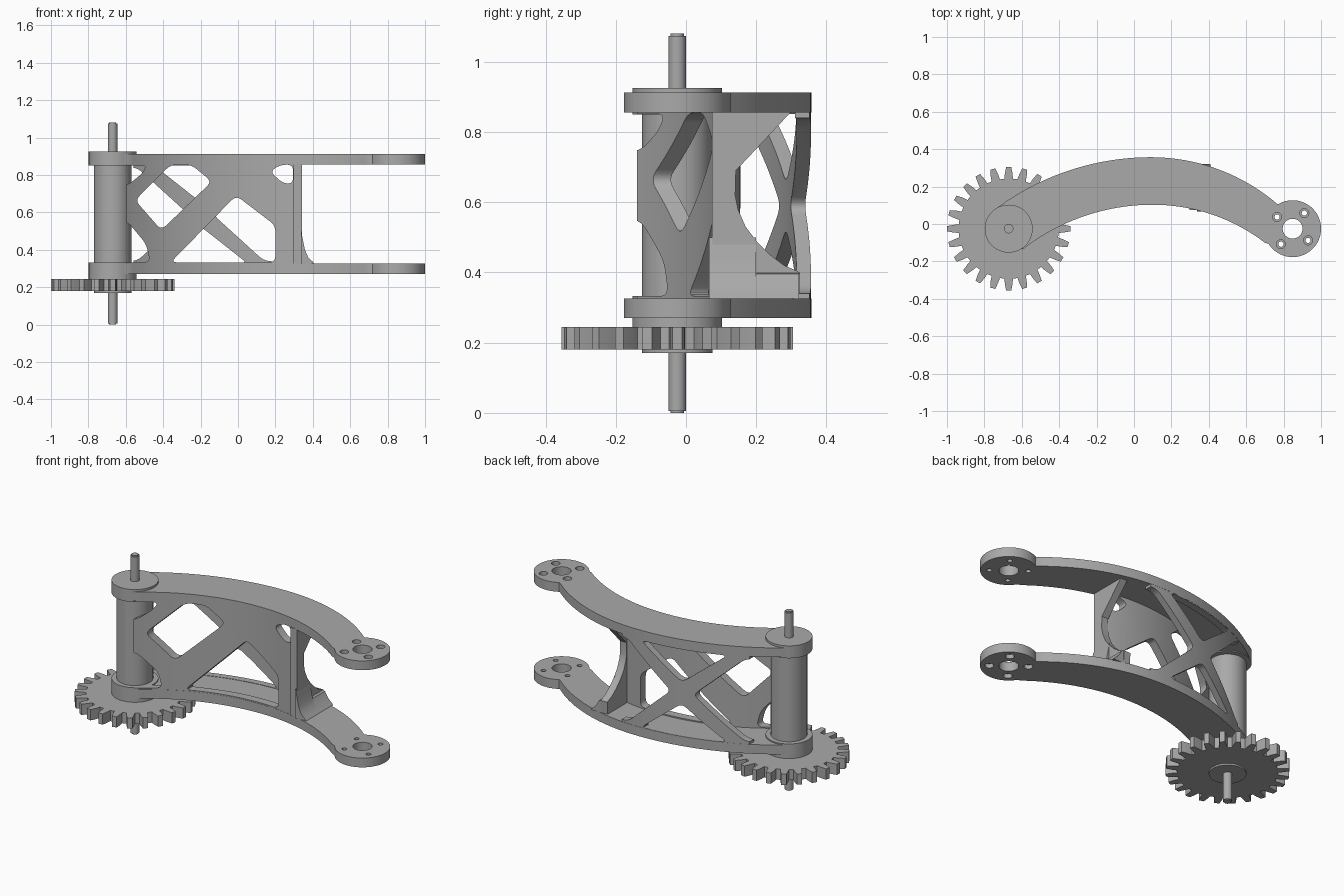
import bpy, bmesh, math
from mathutils import Vector

if "Cube" in bpy.data.objects:
    bpy.data.objects.remove(bpy.data.objects["Cube"])

grey = bpy.data.materials.new("plain_grey")
grey.use_nodes = True
grey.diffuse_color = (0.4, 0.4, 0.4, 1)
grey.node_tree.nodes["Principled BSDF"].inputs["Base Color"].default_value = (0.4, 0.4, 0.4, 1)

PIVOT = Vector((-0.67, -0.025))
TIP = Vector((0.848, -0.025))
HUB_R, TIP_R = 0.128, 0.152
LOW, HIGH = (0.27, 0.326), (0.856, 0.912)     # lower and upper arm plates


def outer(x):
    r = 1.384 if x < 0.09 else 1.04
    return 0.357 - r + math.sqrt(r * r - (x - 0.09) ** 2)


def inner(x):
    r = 1.13 if x < 0.1 else 0.987
    return 0.103 - r + math.sqrt(r * r - (x - 0.1) ** 2)


def spread(a, b, n):
    return [a + (b - a) * i / n for i in range(n + 1)]


def arc(c, r, a, b, n):
    return [(c[0] + r * math.cos(t), c[1] + r * math.sin(t)) for t in spread(a, b, n)]


def circle(c, r, n=40):
    return arc(c, r, 0, math.tau, n)[:-1]


def rounded(pts, r):
    """Polygon with every corner softened by a small curve."""
    out = []
    for i, p in enumerate(pts):
        p, a, b = Vector(p), Vector(pts[i - 1]), Vector(pts[(i + 1) % len(pts)])
        s = p + (a - p).normalized() * min(r, (a - p).length * 0.45)
        e = p + (b - p).normalized() * min(r, (b - p).length * 0.45)
        out += [s * (1 - t) ** 2 + p * 2 * t * (1 - t) + e * t * t for t in spread(0, 1, 5)]
    return out


def prism(name, pts, lo, hi, axis="z", bevel=0):
    """Extrude a flat outline along one axis."""
    place = {"z": lambda u, v, w: (u, v, w),
             "y": lambda u, v, w: (u, w, v),
             "x": lambda u, v, w: (w, u, v)}[axis]
    bm = bmesh.new()
    rings = [[bm.verts.new(place(p[0], p[1], w)) for p in pts] for w in (lo, hi)]
    caps = [bm.faces.new(ring) for ring in rings]
    n = len(pts)
    for i in range(n):
        j = (i + 1) % n
        bm.faces.new((rings[0][i], rings[0][j], rings[1][j], rings[1][i]))
    bmesh.ops.recalc_face_normals(bm, faces=bm.faces)
    if bevel:
        rims = list({e for f in caps for e in f.edges})
        bmesh.ops.bevel(bm, geom=rims, offset=bevel, segments=2, affect="EDGES")
    mesh = bpy.data.meshes.new(name)
    bm.to_mesh(mesh)
    bm.free()
    mesh.materials.append(grey)
    ob = bpy.data.objects.new(name, mesh)
    bpy.context.scene.collection.objects.link(ob)
    return ob


def cut(ob, cutters):
    """Subtract the cutters, bake the result and drop the cutters."""
    for c in cutters:
        c.hide_render = True
        mod = ob.modifiers.new("cut", "BOOLEAN")
        mod.operation, mod.solver, mod.object = "DIFFERENCE", "EXACT", c
    bpy.context.view_layer.update()
    baked = bpy.data.meshes.new_from_object(ob.evaluated_get(bpy.context.evaluated_depsgraph_get()))
    ob.modifiers.clear()
    ob.data = baked
    for c in cutters:
        bpy.data.objects.remove(c)
    return ob


def smooth(ob):
    bpy.ops.object.select_all(action="DESELECT")
    ob.select_set(True)
    bpy.context.view_layer.objects.active = ob
    bpy.ops.object.shade_smooth_by_angle(angle=math.radians(30))


parts = []

# Curved arm plates, with bolt holes in the far end
pivot_low = math.radians(-53)
pivot_high = math.radians(127)
outline = [(x, outer(x)) for x in spread(-0.745, 0.765, 48)]
outline += arc(TIP, TIP_R, math.radians(120), math.radians(-148), 48)
outline += [(x, inner(x)) for x in spread(0.70, -0.59, 44)]
outline += arc(PIVOT, HUB_R, pivot_low, pivot_high - math.tau, 30)[1:-1]
for name, (lo, hi), face in (("lower_arm", LOW, LOW[0]), ("upper_arm", HIGH, HIGH[1])):
    plate = prism(name, outline, lo, hi)
    holes = [prism("bore", circle(TIP, 0.053), lo - 0.1, hi + 0.1)]
    for k in range(4):
        a = math.radians(53 + 90 * k)
        c = TIP + Vector((math.cos(a), math.sin(a))) * 0.104
        holes.append(prism("bolt", circle(c, 0.014, 20), lo - 0.1, hi + 0.1))
        holes.append(prism("counterbore", circle(c, 0.024, 24), face - 0.025, face + 0.025))
    parts.append(cut(plate, holes))


def curved_wall(name, edge, near, far, x0, x1):
    xs = spread(x0, x1, 36)
    pts = [(x, edge(x) + near) for x in xs] + [(x, edge(x) + far) for x in reversed(xs)]
    return prism(name, pts, LOW[1] - 0.004, HIGH[0] + 0.004)


def windows(shapes, lo, hi):
    return [prism("window", rounded(s, 0.035), lo, hi, "y") for s in shapes]


# Front web with its openings
front = curved_wall("front_web", inner, 0.001, 0.052, -0.6, 0.34)
parts.append(cut(front, windows([
    [(-0.36, 0.855), (-0.25, 0.855), (-0.14, 0.765), (-0.41, 0.505), (-0.55, 0.665)],
    [(-0.01, 0.69), (0.2, 0.53), (0.2, 0.333), (-0.36, 0.333)],
    [(0.17, 0.82), (0.23, 0.855), (0.295, 0.855), (0.295, 0.755), (0.24, 0.755)],
    [(-0.7, 0.852), (-0.49, 0.852), (-0.51, 0.81), (-0.59, 0.745), (-0.7, 0.745)],
    [(-0.7, 0.56), (-0.59, 0.55), (-0.49, 0.43), (-0.47, 0.333), (-0.7, 0.333)],
], -0.4, 0.3)))

# Back web: a crossed brace, open at both ends
back = curved_wall("back_brace", outer, -0.042, -0.001, -0.56, 0.18)
cx, cz = -0.2, 0.59
shapes = []
for s in (-1, 1):
    shapes.append([(cx, cz + s * 0.065), (cx + 0.25, cz + s * 0.262), (cx - 0.25, cz + s * 0.262)])
    shapes.append([(cx + s * 0.065, cz), (cx + s * 0.34, cz + 0.25), (cx + s * 0.5, cz + 0.25),
                   (cx + s * 0.5, cz - 0.25), (cx + s * 0.34, cz - 0.25)])
parts.append(cut(back, windows(shapes, -0.1, 0.6)))

# End rib: post, top gusset and swept foot
parts.append(prism("end_rib", [
    (0.076, 0.324), (0.322, 0.324), (0.325, 0.40), (0.28, 0.42), (0.24, 0.45), (0.2, 0.49),
    (0.17, 0.53), (0.148, 0.58), (0.14, 0.62), (0.142, 0.69), (0.3, 0.858), (0.076, 0.858)],
    0.298, 0.342, "x"))
parts.append(prism("rib_foot", [
    (0.338, 0.324), (0.41, 0.324), (0.4, 0.336), (0.375, 0.36), (0.358, 0.4),
    (0.348, 0.45), (0.338, 0.5)], 0.066, 0.2, "y"))
parts.append(prism("rib_base", [
    (0.338, 0.324), (0.41, 0.324), (0.4, 0.336), (0.375, 0.36), (0.355, 0.395),
    (0.338, 0.4)], 0.2, 0.322, "y"))

# Pivot barrel, collars and shaft
for name, r, lo, hi, bevel in (
        ("barrel", 0.1, 0.32, 0.86, 0), ("lower_collar", HUB_R, 0.245, 0.333, 0),
        ("upper_collar", HUB_R, 0.85, 0.925, 0), ("gear_hub", 0.1, 0.17, 0.2, 0),
        ("shaft", 0.025, 0.0, 1.08, 0.006)):
    parts.append(prism(name, circle(PIVOT, r, 64 if r > 0.05 else 32), lo, hi, "z", bevel))

# Spur gear
TEETH = 24
gear = []
for k in range(TEETH):
    for da, r in ((-0.085, 0.268), (-0.07, 0.295), (-0.042, 0.33),
                  (0.042, 0.33), (0.07, 0.295), (0.085, 0.268)):
        a = math.tau * k / TEETH + da
        gear.append((PIVOT.x + r * math.cos(a), PIVOT.y + r * math.sin(a)))
parts.append(prism("gear", gear, 0.18, 0.245))

for ob in parts:
    smooth(ob)
